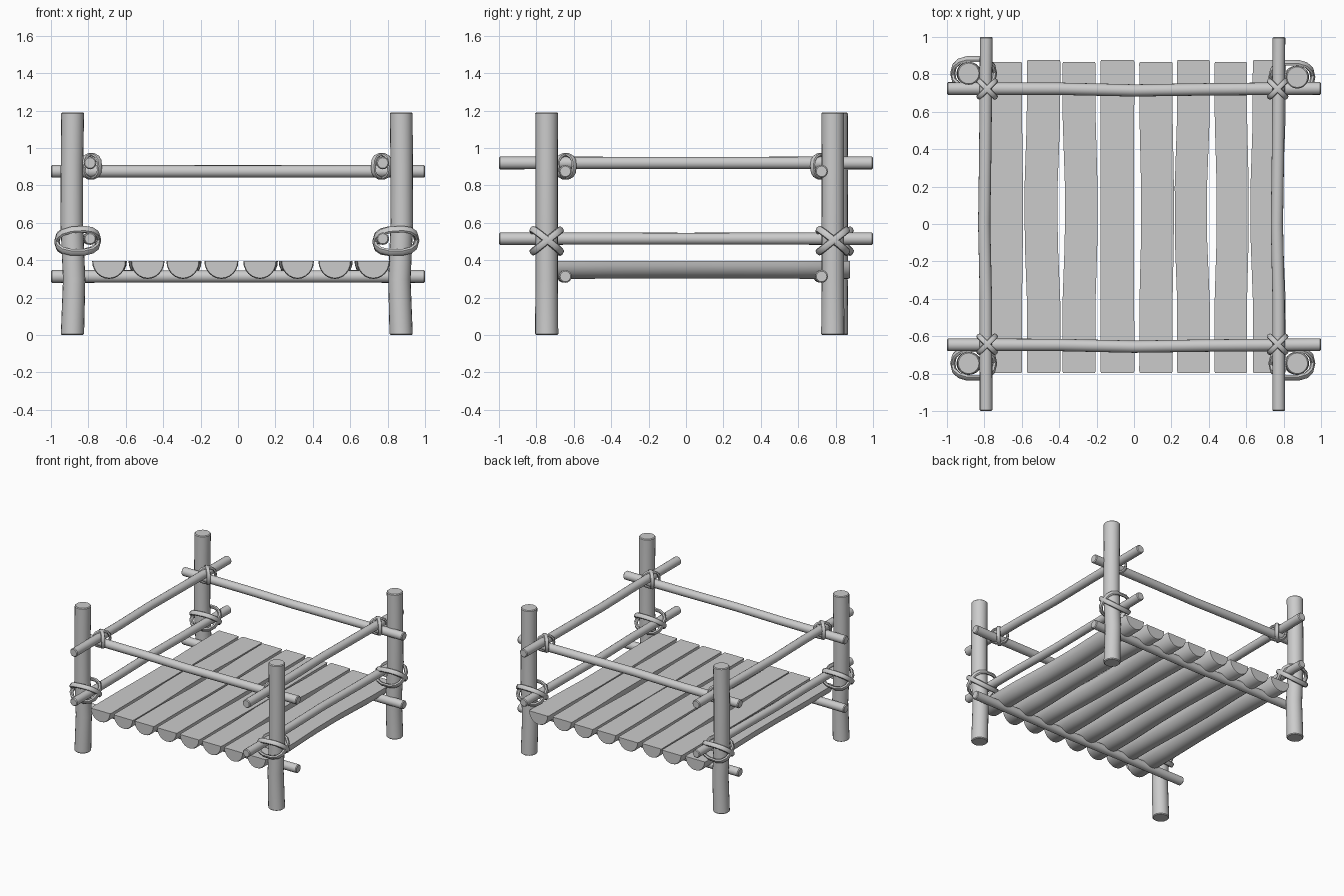
import bpy, bmesh, math
from mathutils import Vector

if "Cube" in bpy.data.objects:
    bpy.data.objects.remove(bpy.data.objects["Cube"])


def make_object(name, bm):
    bmesh.ops.recalc_face_normals(bm, faces=bm.faces)
    me = bpy.data.meshes.new(name)
    bm.to_mesh(me)
    bm.free()
    ob = bpy.data.objects.new(name, me)
    bpy.context.collection.objects.link(ob)
    bpy.ops.object.select_all(action='DESELECT')
    ob.select_set(True)
    bpy.context.view_layer.objects.active = ob
    bpy.ops.object.shade_smooth_by_angle(angle=math.radians(40))
    return ob


def skin(bm, rings, loop=False):
    """Bridge vertex rings; cap the ends unless the rings form a loop."""
    vs = [[bm.verts.new(p) for p in r] for r in rings]
    n = len(vs[0])
    pairs = list(zip(vs, vs[1:])) + ([(vs[-1], vs[0])] if loop else [])
    for a, b in pairs:
        for i in range(n):
            j = (i + 1) % n
            bm.faces.new((a[i], a[j], b[j], b[i]))
    if not loop:
        bm.faces.new(vs[0])
        bm.faces.new(vs[-1])


def log(name, axis, start, length, r, bends, sides=16, bevel=0.006):
    """Slightly bent log along 'xyz'[axis]; bends are (t, sideways offset, radius factor)."""
    bm = bmesh.new()
    u, v = (axis + 1) % 3, (axis + 2) % 3
    side = 1 if axis == 0 else 0
    e = bevel / length
    st = [(0, bends[0][1], bends[0][2] - bevel / r), (e, *bends[0][1:])]
    st += bends[1:-1]
    st += [(1 - e, *bends[-1][1:]), (1, bends[-1][1], bends[-1][2] - bevel / r)]
    rings = []
    for t, off, k in st:
        ring = []
        for i in range(sides):
            a = 2 * math.pi * i / sides
            p = Vector(start)
            p[axis] += t * length
            p[side] += off
            p[u] += r * k * math.cos(a)
            p[v] += r * k * math.sin(a)
            ring.append(p)
        rings.append(ring)
    skin(bm, rings)
    return make_object(name, bm)


def lashing(name, centre, loops, r=0.017, n=14):
    """Crossed rope loops; each loop is a pair of half-axis vectors."""
    bm = bmesh.new()
    for a_vec, b_vec in loops:
        a_vec, b_vec = Vector(a_vec), Vector(b_vec)
        normal = a_vec.cross(b_vec).normalized()
        rings = []
        for i in range(n):
            t = 2 * math.pi * i / n
            c, s = math.cos(t), math.sin(t)
            d = a_vec * math.copysign(abs(c) ** 0.8, c) + b_vec * math.copysign(abs(s) ** 0.8, s)
            out = d.normalized()
            rings.append([Vector(centre) + d + out * (r * 0.8 * math.cos(q)) + normal * (r * 1.2 * math.sin(q))
                          for q in (2 * math.pi * k / 7 for k in range(7))])
        skin(bm, rings, loop=True)
    return make_object(name, bm)


# corner posts
POSTS = {"front_left": (-0.885, -0.745), "front_right": (0.872, -0.745),
         "back_left": (-0.885, 0.805), "back_right": (0.872, 0.785)}
for key, (x, y) in POSTS.items():
    s = 1 if x < 0 else -1
    log(key + "_post", 2, (x, y, 0), 1.19, 0.061,
        [(0, 0, 1.02), (0.25, 0.009 * s, 0.98), (0.5, -0.004 * s, 0.99), (0.75, -0.003 * s, 0.98), (1, 0.001, 1)],
        sides=20)

# horizontal rails
RAIL = [(0, 0.004, 1), (0.3, 0.003, 0.97), (0.5, -0.006, 0.96), (0.7, 0, 0.97), (1, 0.005, 1)]
for side, y in (("front", -0.65), ("back", 0.72)):
    log(side + "_top_rail", 0, (-1, y, 0.875), 2, 0.034, RAIL)
    log(side + "_floor_beam", 0, (-1, y, 0.313), 2, 0.034, RAIL)
for side, x in (("left", -0.795), ("right", 0.77)):
    log(side + "_top_rail", 1, (x, -1, 0.92), 2, 0.034, RAIL)
    log(side + "_middle_rail", 1, (x, -1, 0.515), 2, 0.033, RAIL)

# half-log floor planks: (left, right, middle shift)
PLANKS = [(-0.78, -0.598, 0.006), (-0.573, -0.393, -0.014), (-0.383, -0.205, 0.012),
          (-0.18, 0.002, 0.0), (0.028, 0.207, 0.008), (0.23, 0.406, -0.014),
          (0.43, 0.605, 0.01), (0.635, 0.812, -0.014)]
for n, (x0, x1, shift) in enumerate(PLANKS):
    cx, w = (x0 + x1) / 2, (x1 - x0) / 2
    y1 = 0.877 if n % 2 else 0.867
    bm = bmesh.new()
    rings = []
    for y, k, g in ((-0.797, 0, 0.95), (-0.787, 0, 1), (-0.42, 0, 0.99), (-0.1, 0.9, 0.98),
                    (0.2, 1, 0.98), (0.55, 0.1, 0.99), (y1 - 0.01, 0, 1), (y1, 0, 0.95)):
        rings.append([Vector((cx + shift * k + w * g * math.cos(a), y, 0.395 + 0.095 * g * math.sin(a)))
                      for a in (math.pi + math.pi * i / 12 for i in range(13))])
    skin(bm, rings)
    make_object("floor_plank_%d" % (n + 1), bm)

# rope lashings: posts to middle rails, and the top rail crossings
for key, (x, y) in POSTS.items():
    s = 1 if x < 0 else -1
    lashing(key + "_post_lashing", (x + 0.028 * s, y, 0.503),
            [((0.112, 0, 0), (0, 0.078, 0.062)), ((0.112, 0, 0.008), (0, 0.078, -0.062))])
    rx = -0.785 if x < 0 else 0.768
    ry = -0.643 if y < 0 else 0.722
    lashing(key + "_rail_lashing", (rx, ry, 0.902),
            [((0.045, 0.045, 0), (0, 0, 0.062)), ((0.045, -0.045, 0), (0, 0, 0.062))], r=0.013)
